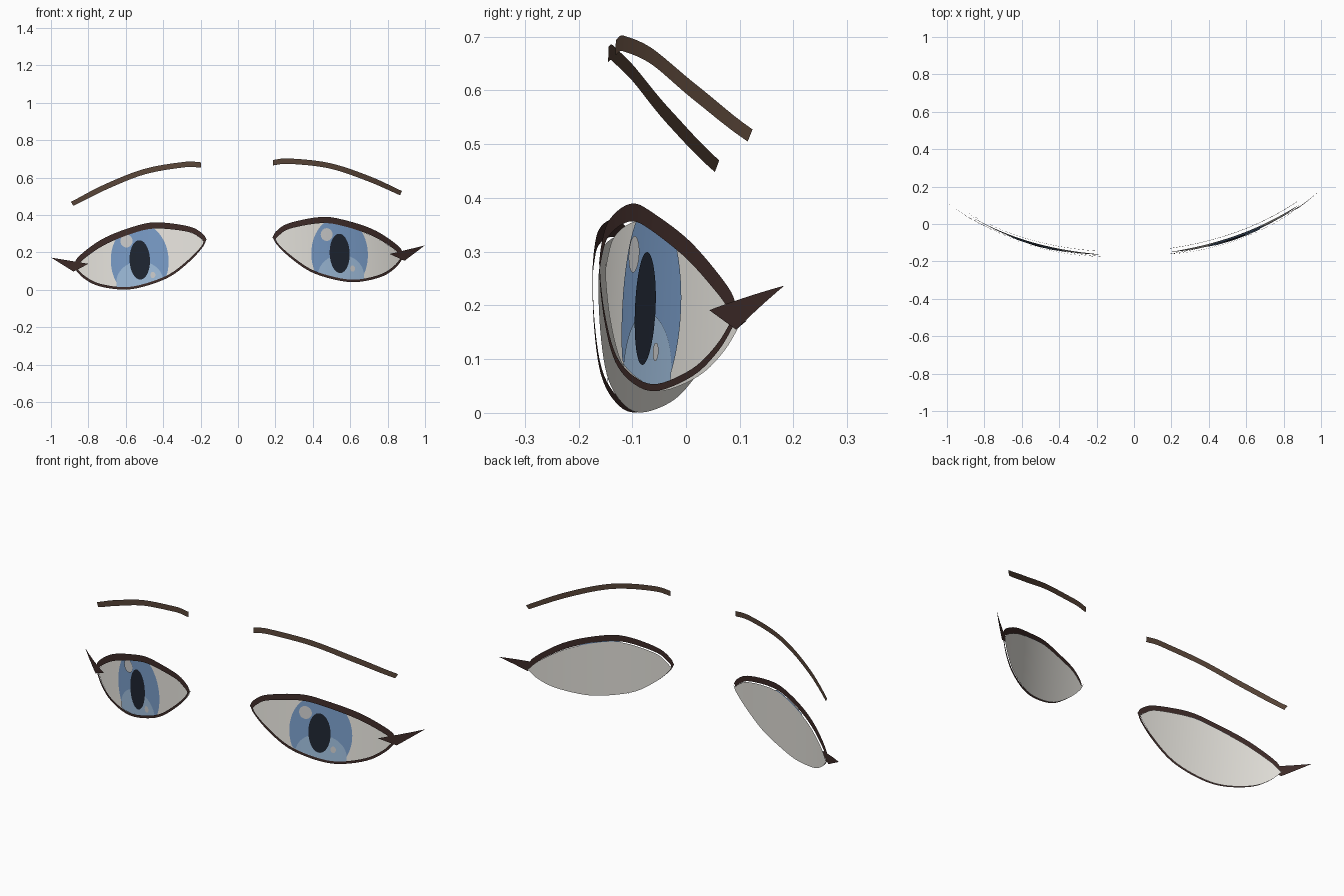
import bpy, bmesh, math
from mathutils import Matrix, Vector

if "Cube" in bpy.data.objects:
    bpy.data.objects.remove(bpy.data.objects["Cube"])

# Slight yaw and roll of the whole face
POSE = (Matrix.Translation((0.0117, 0, -0.003))
        @ Matrix.Rotation(0.035, 4, 'Z') @ Matrix.Rotation(-0.0325, 4, 'Y'))


def material(name, rgb):
    m = bpy.data.materials.new(name)
    m.diffuse_color = (*rgb, 1)
    m.use_nodes = True
    m.node_tree.nodes["Principled BSDF"].inputs["Base Color"].default_value = m.diffuse_color
    return m


LASH = material("lash_brown", (0.05, 0.025, 0.022))
BROW = material("brow_brown", (0.10, 0.06, 0.04))
WHITE = material("eye_white", (0.80, 0.78, 0.73))
BLUE = material("iris_blue", (0.19, 0.33, 0.57))
LIGHT = material("iris_light", (0.34, 0.50, 0.70))
DARK = material("pupil_dark", (0.013, 0.018, 0.03))


def face_y(x, z):
    """Depth of the curved face surface."""
    return -0.174 + 0.26 * x**2 + 0.07 * x**4 + 0.04 * (z - 0.22)


def curve(pts, n=40):
    """Smooth curve through a few (x, z) points."""
    p = [Vector(q) for q in pts]
    p = [2 * p[0] - p[1]] + p + [2 * p[-1] - p[-2]]
    out = []
    for i in range(n + 1):
        t = i / n * (len(p) - 3)
        k = min(int(t), len(p) - 4)
        t -= k
        a, b, c, d = p[k:k + 4]
        out.append(0.5 * (2 * b + (c - a) * t + (2 * a - 5 * b + 4 * c - d) * t**2
                          + (3 * b - a - 3 * c + d) * t**3))
    return out


def at(line, x):
    """Height of a curve at x."""
    for a, b in zip(line, line[1:]):
        if a.x <= x <= b.x:
            return a.y + (b.y - a.y) * (x - a.x) / max(b.x - a.x, 1e-6)
    return line[-1].y


def sheet(name, top, bottom, offset, mat, side, rows=1):
    """Thin skin between two curves, wrapped onto the face surface."""
    bm = bmesh.new()
    grid = []
    for a, b in zip(top, bottom):
        col = []
        for j in range(rows + 1):
            q = Vector(a).lerp(Vector(b), j / rows)
            col.append(bm.verts.new((side * q.x, face_y(q.x, q.y) + offset, q.y)))
        grid.append(col)
    for c0, c1 in zip(grid, grid[1:]):
        for j in range(rows):
            bm.faces.new((c0[j], c0[j + 1], c1[j + 1], c1[j]))
    bmesh.ops.remove_doubles(bm, verts=bm.verts, dist=1e-5)
    bm.normal_update()
    for f in bm.faces:
        if f.normal.y > 0:
            f.normal_flip()
        f.smooth = True
    bm.transform(POSE)
    me = bpy.data.meshes.new(name)
    bm.to_mesh(me)
    bm.free()
    if mat:
        me.materials.append(mat)
    bpy.context.collection.objects.link(bpy.data.objects.new(name, me))


def disc(name, cx, cz, rx, rz, offset, mat, side, rows=4, clip=True):
    """Ellipse trimmed by the eyelids."""
    top, bottom = [], []
    for i in range(33):
        a = math.pi * i / 32
        x, h = cx - rx * math.cos(a), rz * math.sin(a)
        hi, lo = cz + h, cz - h
        if clip:
            hi, lo = min(hi, at(LID_IN, x) + 0.004), max(lo, at(LOW_IN, x) - 0.003)
        top.append((x, hi))
        bottom.append((x, lo))
    sheet(name, top, bottom, offset, mat, side, rows)


# Eyelid and brow outlines
LID_OUT = curve([(.176, .277), (.200, .312), (.27, .351), (.44, .378), (.565, .358),
                 (.727, .299), (.855, .209), (.886, .150)])
LID_IN = curve([(.188, .262), (.212, .288), (.275, .322), (.44, .345), (.562, .325),
                (.715, .268), (.83, .194), (.876, .145)])
LOW_OUT = curve([(.177, .279), (.20, .236), (.27, .164), (.377, .086), (.51, .039),
                 (.625, .024), (.755, .047), (.834, .092), (.884, .150)])
LOW_IN = curve([(.188, .279), (.208, .240), (.277, .173), (.382, .098), (.513, .052),
                (.624, .037), (.750, .060), (.826, .102), (.874, .154)])
BROW_TOP = curve([(.192, .691), (.282, .696), (.496, .665), (.71, .588), (.886, .502)])
BROW_LOW = curve([(.192, .662), (.282, .667), (.494, .636), (.698, .562), (.874, .480)])

for side, label in ((1, "right"), (-1, "left")):
    # Eyeball layers, back to front
    sheet("eye_white_" + label, LID_IN, LOW_OUT, 0.007, WHITE, side, 12)
    disc("iris_" + label, .535, .175, .153, .20, 0.004, BLUE, side, 8)
    disc("iris_glow_" + label, .538, .06, .125, .112, 0.002, LIGHT, side)
    disc("pupil_" + label, .535, .18, .054, .105, 0.000, DARK, side)
    # Highlights sit on the same side in both eyes
    disc("highlight_large_" + label, .535 - side * .067, .283, .032, .034,
         -0.002, None, side, clip=False)
    disc("highlight_small_" + label, .535 + side * .067, .097, .013, .017,
         -0.002, None, side, clip=False)
    # Lids, lash wing and brow
    sheet("upper_lid_" + label, LID_OUT, LID_IN, -0.004, LASH, side)
    sheet("lower_lid_" + label, LOW_IN, LOW_OUT, -0.004, LASH, side)
    wing = [Vector((.806, .168)), Vector((.886, .129)), Vector((1.0, .2075))]
    sheet("lash_wing_" + label,
          [wing[0].lerp(wing[2], i / 8) for i in range(9)],
          [wing[1].lerp(wing[2], i / 8) for i in range(9)], -0.007, LASH, side)
    sheet("brow_" + label, BROW_TOP, BROW_LOW, 0.009, BROW, side)
